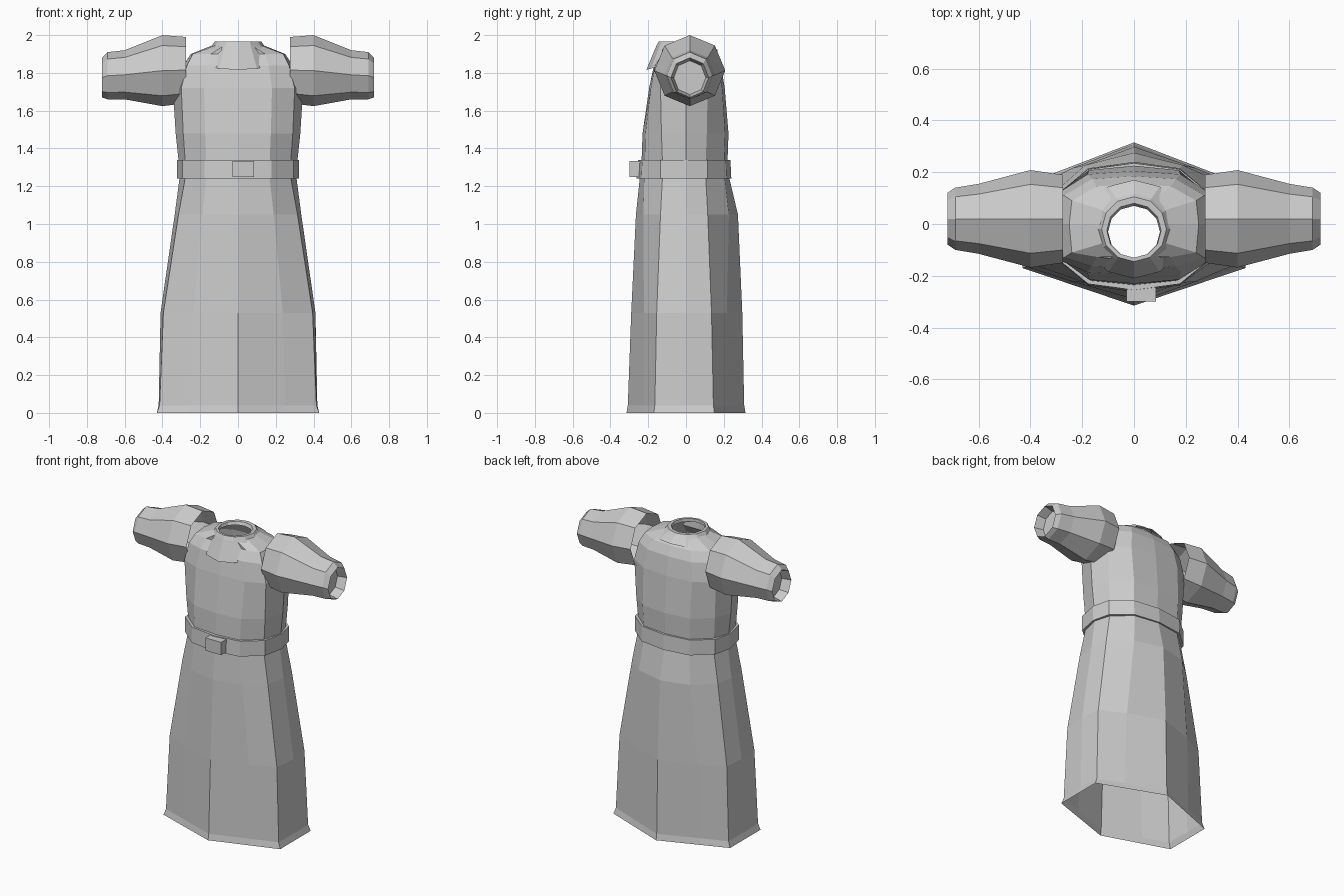
import bpy
import bmesh
from math import cos, sin, pi

default_cube = bpy.data.objects.get("Cube")
if default_cube:
    bpy.data.objects.remove(default_cube, do_unlink=True)

# Single cloth colour
cloth = bpy.data.materials.new("grey_cloth")
cloth.use_nodes = True
GREY = (0.6, 0.6, 0.6, 1)
cloth.diffuse_color = GREY
cloth.node_tree.nodes["Principled BSDF"].inputs["Base Color"].default_value = GREY


def finish(name, bm):
    """Turn a bmesh into a flat-shaded cloth object."""
    bmesh.ops.recalc_face_normals(bm, faces=bm.faces)
    mesh = bpy.data.meshes.new(name)
    bm.to_mesh(mesh)
    bm.free()
    mesh.materials.append(cloth)
    obj = bpy.data.objects.new(name, mesh)
    bpy.context.collection.objects.link(obj)
    return obj


def loft(name, rings, cap_end=False, closed=False):
    """Skin a list of point rings with quads."""
    bm = bmesh.new()
    loops = [[bm.verts.new(p) for p in ring] for ring in rings]
    pairs = list(zip(loops, loops[1:]))
    if closed:
        pairs.append((loops[-1], loops[0]))
    for low, high in pairs:
        count = len(low)
        for i in range(count):
            j = (i + 1) % count
            bm.faces.new((low[i], low[j], high[j], high[i]))
    if cap_end:
        bm.faces.new(loops[-1])
    return finish(name, bm)


def robe_ring(z, corner_x, side_x, front, back, corner_y, blend):
    """Twelve-sided cross-section: pointed when blend is high, flat when low."""
    near, far = -corner_y - 0.01, corner_y - 0.01
    mid_x = 0.6 * corner_x
    mid_front = front + (near - front) * blend
    mid_back = back + (far - back) * blend
    half = [(mid_x, mid_front), (corner_x, near), (side_x, 0),
            (corner_x, far), (mid_x, mid_back)]
    outline = [(0, front)] + half + [(0, back)]
    outline += [(-x, y) for x, y in reversed(half)]
    return [(x, y, z) for x, y in outline]


# Skirt: open pointed hem narrowing to the waist
loft("skirt", [robe_ring(*r) for r in (
    (0.0, 0.43, 0.43, -0.315, 0.315, 0.16, 0.6),
    (0.04, 0.415, 0.42, -0.308, 0.308, 0.155, 0.6),
    (0.53, 0.395, 0.41, -0.29, 0.298, 0.145, 0.5),
    (1.05, 0.315, 0.335, -0.265, 0.275, 0.125, 0.3),
    (1.24, 0.28, 0.31, -0.245, 0.23, 0.115, 0.2),
    (1.34, 0.28, 0.315, -0.235, 0.22, 0.115, 0.15))])

# Bodice: waist to shoulders and open neck
loft("bodice", [robe_ring(*r) for r in (
    (1.34, 0.28, 0.315, -0.235, 0.22, 0.115, 0.15),
    (1.48, 0.29, 0.33, -0.23, 0.225, 0.12, 0.15),
    (1.72, 0.30, 0.345, -0.195, 0.205, 0.125, 0.15),
    (1.84, 0.27, 0.29, -0.17, 0.185, 0.12, 0.15),
    (1.90, 0.24, 0.25, -0.13, 0.155, 0.10, 0.15),
    (1.95, 0.108, 0.125, -0.145, 0.105, 0.06, 0.27))])

# Belt: a band with thickness around the waist
loft("belt", [robe_ring(*r) for r in (
    (1.24, 0.27, 0.30, -0.235, 0.22, 0.11, 0.2),
    (1.24, 0.295, 0.322, -0.262, 0.24, 0.125, 0.2),
    (1.34, 0.295, 0.322, -0.255, 0.235, 0.125, 0.2),
    (1.34, 0.27, 0.305, -0.23, 0.215, 0.11, 0.2))], closed=True)

# Buckle, set slightly to the wearer's left
bm = bmesh.new()
bmesh.ops.create_cube(bm, size=1)
bmesh.ops.scale(bm, vec=(0.115, 0.06, 0.085), verts=bm.verts)
bmesh.ops.translate(bm, vec=(0.028, -0.27, 1.292), verts=bm.verts)
finish("buckle", bm)


def collar_ring(rx, ry, cy, z, tilt=0):
    """Ellipse round the neck, dropped at the front by the tilt."""
    angles = [2 * pi * i / 12 for i in range(12)]
    return [(rx * sin(a), cy - ry * cos(a), z - tilt * cos(a)) for a in angles]


# Collar: neck rim flaring into a mantle that hangs lower in front
loft("collar", [
    collar_ring(0.1, 0.1, -0.03, 1.945),
    collar_ring(0.105, 0.105, -0.025, 1.965),
    collar_ring(0.125, 0.125, -0.02, 1.965),
    collar_ring(0.135, 0.137, -0.02, 1.948, 0.005),
    collar_ring(0.2, 0.19, -0.02, 1.868, 0.052)])


def sleeve_ring(side, x, cz, ry, rz):
    """Octagon across the arm with a ridge on top."""
    angles = [2 * pi * i / 8 for i in range(8)]
    return [(side * x, 0.02 + ry * sin(a), cz + rz * cos(a)) for a in angles]


# Sleeves: puffed at the shoulder, tapered to a turned-in cuff
for side, label in ((1, "left"), (-1, "right")):
    loft(label + "_sleeve", [sleeve_ring(side, *r) for r in (
        (0.275, 1.815, 0.17, 0.175),
        (0.40, 1.812, 0.188, 0.188),
        (0.60, 1.79, 0.135, 0.13),
        (0.69, 1.785, 0.12, 0.125),
        (0.72, 1.775, 0.10, 0.105),
        (0.66, 1.775, 0.085, 0.09))], cap_end=True)
